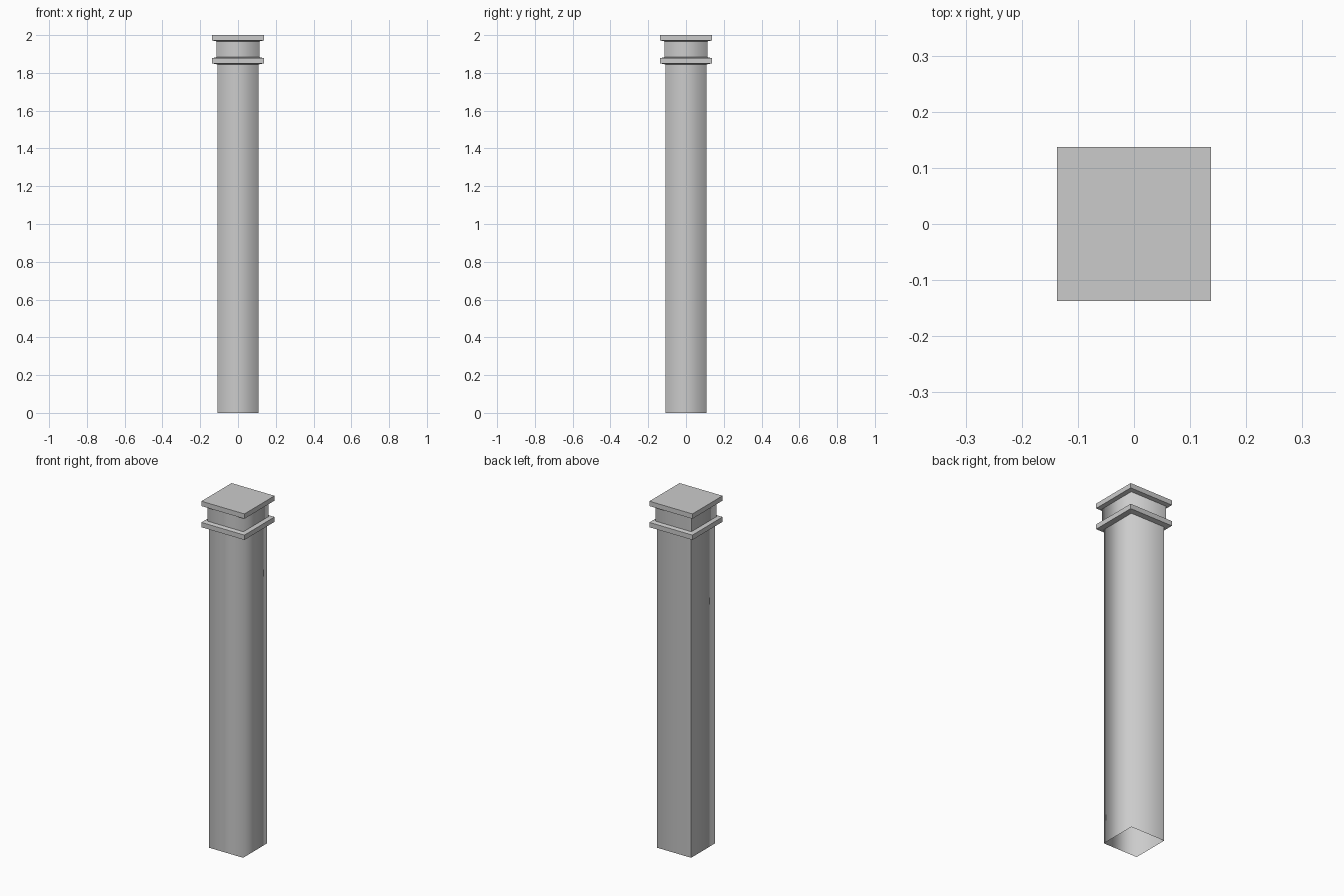
import bpy, bmesh

if "Cube" in bpy.data.objects:
    bpy.data.objects.remove(bpy.data.objects["Cube"])

CORNERS = [(-1, 1), (-1, -1), (1, -1), (1, 1)]


def square_shell(name, profile, soft=False, top=False):
    """Sweep a (half width, z) profile around a square; ends stay open."""
    bm = bmesh.new()
    rings = [[bm.verts.new((x * w, y * w, z)) for x, y in CORNERS] for w, z in profile]
    for lo, hi in zip(rings, rings[1:]):
        for i in range(4):
            j = (i + 1) % 4
            face = bm.faces.new((lo[i], lo[j], hi[j], hi[i]))
            face.smooth = soft
        # one hard seam at the back left corner
        bm.edges.get((lo[0], hi[0])).smooth = False
    if top:
        bm.faces.new(rings[-1])
    mesh = bpy.data.meshes.new(name)
    bm.to_mesh(mesh)
    bm.free()
    obj = bpy.data.objects.new(name, mesh)
    bpy.context.collection.objects.link(obj)
    return obj


SHAFT, NECK, BAND = 0.109, 0.115, 0.137

# Tall hollow shaft, softly shaded and open at the foot
square_shell("shaft", [(SHAFT, 0), (SHAFT, 1.845)], soft=True)

# Projecting band with slightly sloped top and underside
square_shell("lower_band", [(SHAFT, 1.845), (BAND, 1.85), (BAND, 1.878), (NECK, 1.883)])

# Short neck between the band and the cap
square_shell("neck", [(NECK, 1.883), (NECK, 1.967)], soft=True)

# Flat square cap
square_shell("cap", [(NECK, 1.967), (BAND, 1.972), (BAND, 2.0)], top=True)
